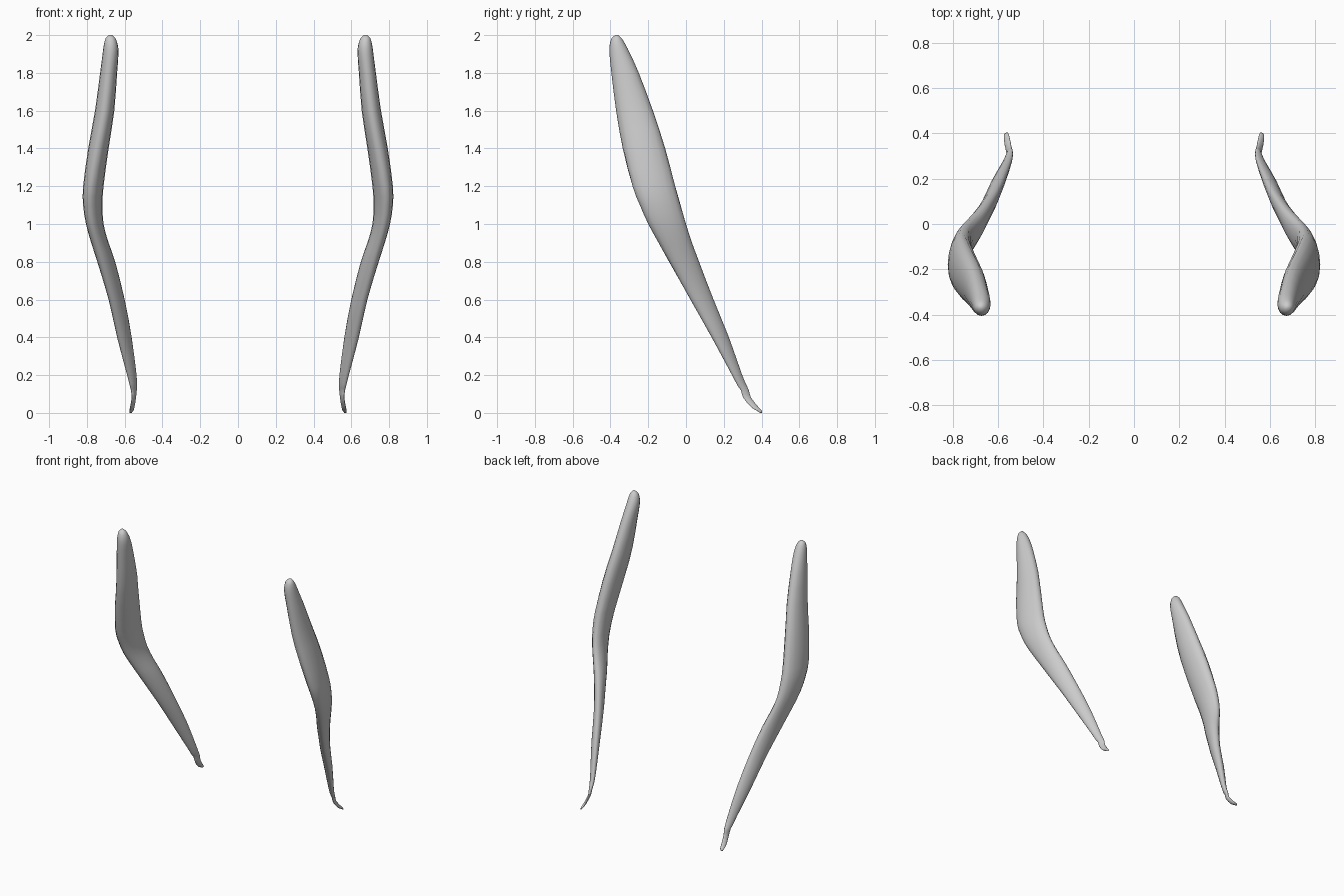
import bpy, bmesh, math
from mathutils import Vector

cube = bpy.data.objects.get("Cube")
if cube:
    bpy.data.objects.remove(cube, do_unlink=True)

SIDES = 16

# Pale grey material shared by both limbs
grey = bpy.data.materials.new("pale_grey")
grey.use_nodes = True
colour = (0.6, 0.6, 0.6, 1)
grey.diffuse_color = colour
grey.node_tree.nodes["Principled BSDF"].inputs["Base Color"].default_value = colour

# Cross-sections: height, inner x, outer x, front y, back y
SECTIONS = [
    (0, .563, .573, .393, .403),
    (.01, .555, .575, .377, .404),
    (.03, .548, .572, .345, .385),
    (.08, .54, .563, .303, .345),
    (.12, .536, .567, .29, .333),
    (.14, .535, .572, .275, .324),
    (.2, .537, .587, .243, .298),
    (.4, .563, .64, .135, .228),
    (.6, .6, .685, .022, .147),
    (.8, .65, .745, -.09, .07),
    (.9, .685, .777, -.145, .032),
    (1, .712, .805, -.2, 0),
    (1.1, .717, .82, -.245, -.028),
    (1.2, .712, .82, -.285, -.055),
    (1.4, .685, .793, -.335, -.11),
    (1.6, .655, .757, -.37, -.175),
    (1.8, .64, .73, -.395, -.25),
    (1.9, .633, .717, -.405, -.295),
    (1.95, .637, .71, -.404, -.32),
    (1.985, .65, .7, -.393, -.342),
    (2, .666, .686, -.376, -.358),
]


def refine(rows):
    """Insert a smooth in-between section after each section."""
    rows = [Vector(r) for r in rows]
    out = [rows[0]]
    for i in range(len(rows) - 1):
        b, c = rows[i], rows[i + 1]
        if 0 < i < len(rows) - 2:
            a, d = rows[i - 1], rows[i + 2]
            out.append((9 * (b + c) - a - d) / 16)
        out.append(c)
    return out


def make_limb(name, side):
    bm = bmesh.new()
    rings = []
    for z, x0, x1, y0, y1 in refine(SECTIONS):
        # The section leans along the limb's path in the lower half
        lean = -0.55 * min(1, max(0, (1.5 - z) / 0.8))
        upright = math.sqrt(1 - lean * lean)
        ring = []
        for i in range(SIDES):
            t = math.tau * i / SIDES
            u, v = math.cos(t), lean * math.cos(t) + upright * math.sin(t)
            x = (x0 + x1) / 2 + (x1 - x0) / 2 * u
            y = (y0 + y1) / 2 + (y1 - y0) / 2 * v
            ring.append(bm.verts.new((side * x, y, z)))
        rings.append(ring)
    for low, high in zip(rings, rings[1:]):
        for i in range(SIDES):
            j = (i + 1) % SIDES
            bm.faces.new((low[i], low[j], high[j], high[i]))
    bm.faces.new(rings[0])
    bm.faces.new(rings[-1])
    bmesh.ops.recalc_face_normals(bm, faces=bm.faces)
    for face in bm.faces:
        face.smooth = True
    mesh = bpy.data.meshes.new(name)
    bm.to_mesh(mesh)
    bm.free()
    mesh.materials.append(grey)
    limb = bpy.data.objects.new(name, mesh)
    bpy.context.collection.objects.link(limb)


# Mirrored pair of curved tapering limbs
make_limb("left_limb", 1)
make_limb("right_limb", -1)
